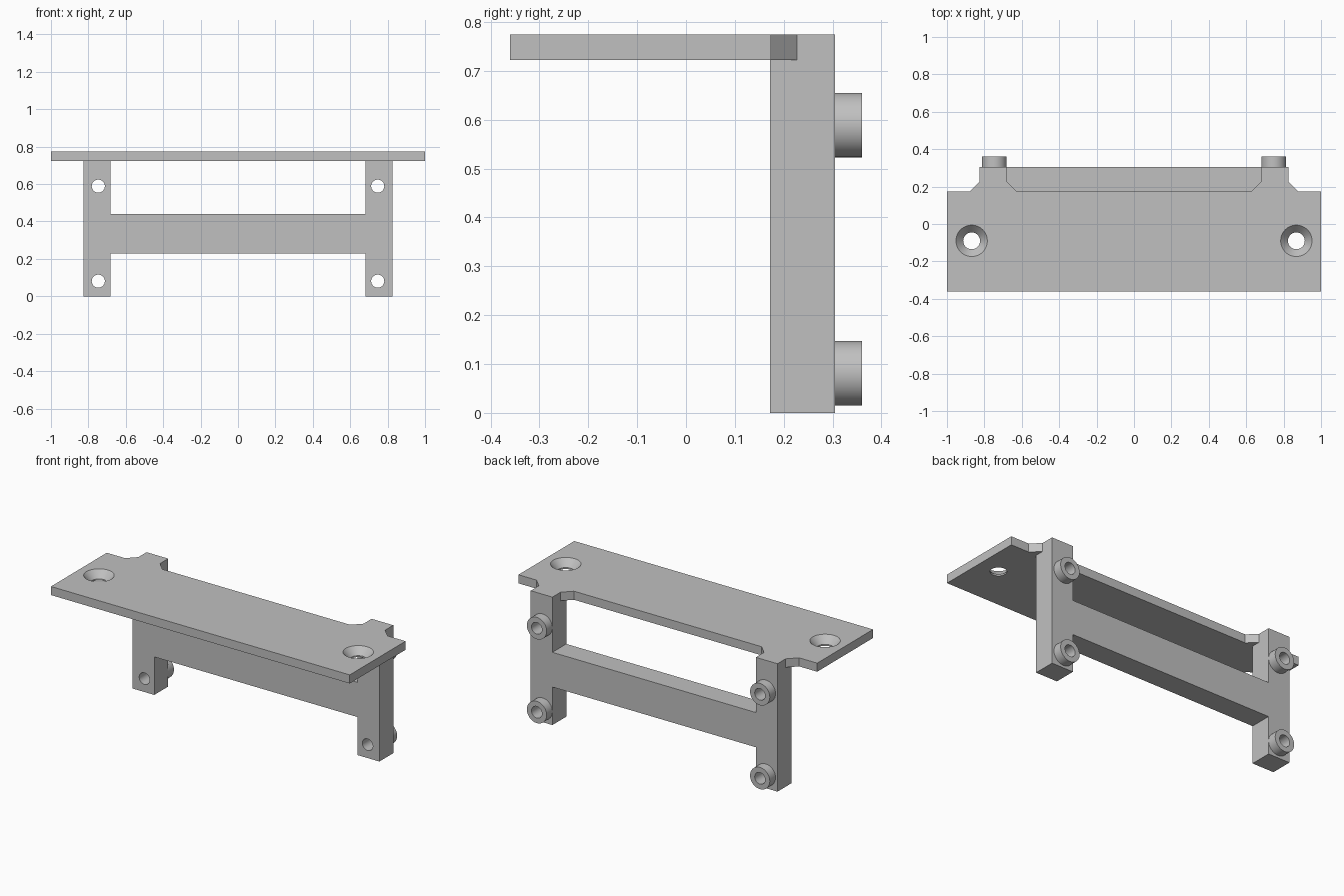
import bpy, bmesh
from math import radians, pi
from mathutils import Matrix

cube = bpy.data.objects.get("Cube")
if cube:
    bpy.data.objects.remove(cube, do_unlink=True)

grey = bpy.data.materials.new("plain grey")
grey.use_nodes = True
COLOUR = (0.53, 0.53, 0.53, 1)
grey.diffuse_color = COLOUR
grey.node_tree.nodes["Principled BSDF"].inputs["Base Color"].default_value = COLOUR

# Main dimensions
TOP, UNDER = 0.774, 0.722
FRONT, MID, BACK, TIP = -0.36, 0.174, 0.305, 0.36
LEG_IN, LEG_OUT = 0.681, 0.826
BOSS_X, BOSS_ZS = 0.747, (0.081, 0.589)
SCREW_X, SCREW_Y = 0.868, -0.09


def finish(bm, name):
    bmesh.ops.recalc_face_normals(bm, faces=bm.faces)
    mesh = bpy.data.meshes.new(name)
    bm.to_mesh(mesh)
    bm.free()
    mesh.materials.append(grey)
    obj = bpy.data.objects.new(name, mesh)
    bpy.context.collection.objects.link(obj)
    return obj


def extrude_mirrored(name, half, to_3d, offset):
    """Extrude an outline given by its +x half."""
    outline = half + [(-x, v) for x, v in reversed(half)]
    bm = bmesh.new()
    face = bm.faces.new([bm.verts.new(to_3d(x, v)) for x, v in outline])
    new = bmesh.ops.extrude_face_region(bm, geom=[face])["geom"]
    verts = [g for g in new if isinstance(g, bmesh.types.BMVert)]
    bmesh.ops.translate(bm, verts=verts, vec=offset)
    return finish(bm, name)


def cylinder(name, centre, r_low, r_high, depth, along_y=False):
    bm = bmesh.new()
    matrix = Matrix.Translation(centre)
    if along_y:
        matrix = matrix @ Matrix.Rotation(pi / 2, 4, "X")
    bmesh.ops.create_cone(bm, cap_ends=True, segments=48, radius1=r_low,
                          radius2=r_high, depth=depth, matrix=matrix)
    return finish(bm, name)


def apply_cut(target, cutter):
    cutter.hide_render = True
    mod = target.modifiers.new("hole", "BOOLEAN")
    mod.operation = "DIFFERENCE"
    mod.solver = "EXACT"
    mod.object = cutter
    bpy.context.view_layer.objects.active = target
    bpy.ops.object.modifier_apply(modifier=mod.name)


# Top plate with chamfered tabs reaching over the legs
plate = extrude_mirrored("top_plate", [
    (1, FRONT), (1, MID), (0.879, MID), (LEG_OUT, 0.227), (LEG_OUT, BACK),
    (LEG_IN, BACK), (LEG_IN, 0.227), (0.628, MID)],
    lambda x, y: (x, y, UNDER), (0, 0, TOP - UNDER))

# H-shaped upright frame: two legs and a crossbar
frame = extrude_mirrored("upright_frame", [
    (LEG_IN, 0.23), (LEG_IN, 0), (LEG_OUT, 0), (LEG_OUT, UNDER),
    (LEG_IN, UNDER), (LEG_IN, 0.44)],
    lambda x, z: (x, MID - 0.002, z), (0, BACK - MID + 0.002, 0))

parts, cutters = [plate, frame], []
for side, s in (("left", 1), ("right", -1)):
    # Countersunk screw holes
    sink = cylinder(f"{side}_countersink_cutter",
                    (s * SCREW_X, SCREW_Y, TOP - 0.0165), 0.045, 0.093, 0.053)
    bore = cylinder(f"{side}_bore_cutter",
                    (s * SCREW_X, SCREW_Y, UNDER), 0.045, 0.045, 0.08)
    for cutter in (sink, bore):
        apply_cut(plate, cutter)
        cutters.append(cutter)

    # Round bosses on the back, bored through the legs
    for level, z in zip(("lower", "upper"), BOSS_ZS):
        boss = cylinder(f"{side}_{level}_boss", (s * BOSS_X, (BACK + TIP) / 2, z),
                        0.066, 0.066, TIP - BACK, True)
        bore = cylinder(f"{side}_{level}_bore_cutter", (s * BOSS_X, 0.26, z),
                        0.035, 0.035, 0.4, True)
        apply_cut(frame, bore)
        apply_cut(boss, bore)
        parts.append(boss)
        cutters.append(bore)

for cutter in cutters:
    bpy.data.objects.remove(cutter, do_unlink=True)

# Smooth the round walls, keep hard edges
bpy.ops.object.select_all(action="DESELECT")
for part in parts:
    part.select_set(True)
bpy.context.view_layer.objects.active = plate
bpy.ops.object.shade_smooth_by_angle(angle=radians(30))
